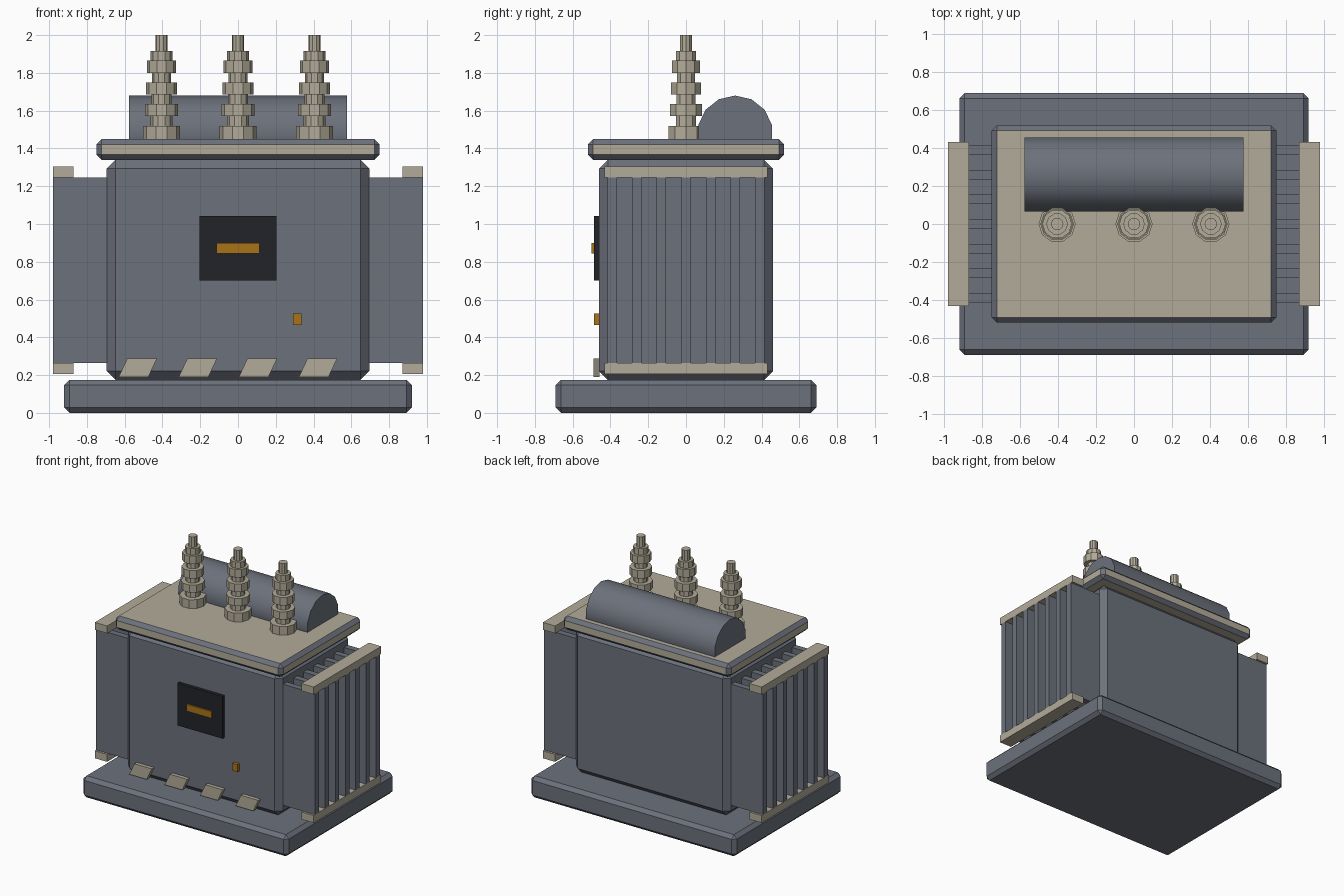
import bpy, bmesh, math
from mathutils import Matrix

if "Cube" in bpy.data.objects:
    bpy.data.objects.remove(bpy.data.objects["Cube"])


def material(name, rgb):
    m = bpy.data.materials.new(name)
    m.diffuse_color = (*rgb, 1)
    m.use_nodes = True
    m.node_tree.nodes["Principled BSDF"].inputs["Base Color"].default_value = m.diffuse_color
    return m


STEEL = material("steel_grey", (0.15, 0.165, 0.2))
CREAM = material("cream", (0.45, 0.41, 0.32))
DARK = material("dark_panel", (0.015, 0.017, 0.022))
AMBER = material("amber", (0.4, 0.17, 0.01))


def finish(name, bm, mat, smooth=False):
    bmesh.ops.recalc_face_normals(bm, faces=bm.faces)
    me = bpy.data.meshes.new(name)
    bm.to_mesh(me)
    bm.free()
    me.materials.append(mat)
    ob = bpy.data.objects.new(name, me)
    bpy.context.collection.objects.link(ob)
    if smooth:
        bpy.ops.object.select_all(action='DESELECT')
        ob.select_set(True)
        bpy.context.view_layer.objects.active = ob
        bpy.ops.object.shade_smooth_by_angle(angle=math.radians(30))
    return ob


def box(name, x, y, z, mat, bevel=0, bevel_mat=None):
    """Box from (min, max) ranges, with an optional chamfer."""
    bm = bmesh.new()
    size = [r[1] - r[0] for r in (x, y, z)]
    mid = [(r[0] + r[1]) / 2 for r in (x, y, z)]
    bmesh.ops.create_cube(bm, size=1, matrix=Matrix.Translation(mid) @ Matrix.Diagonal((*size, 1)))
    ob = finish(name, bm, mat)
    if bevel:
        mod = ob.modifiers.new("chamfer", 'BEVEL')
        mod.width, mod.segments = bevel, 1
        if bevel_mat:
            ob.data.materials.append(bevel_mat)
            mod.material = 1
    return ob


def lathe(name, profile, sides, loc, mat):
    """Closed turned solid from (radius, z) points."""
    bm = bmesh.new()
    rings = [[bm.verts.new((loc[0] + r * math.cos(a), loc[1] + r * math.sin(a), z))
              for a in (2 * math.pi * i / sides for i in range(sides))] for r, z in profile]
    for lo, hi in zip(rings, rings[1:]):
        for i in range(sides):
            j = (i + 1) % sides
            bm.faces.new((lo[i], lo[j], hi[j], hi[i]))
    bm.faces.new(rings[0])
    bm.faces.new(rings[-1])
    return finish(name, bm, mat, True)


# Plinth, tank and lid (cream lid with grey chamfers)
box("base_plinth", (-0.92, 0.92), (-0.69, 0.69), (0, 0.175), STEEL, 0.028)
box("tank", (-0.695, 0.695), (-0.46, 0.46), (0.175, 1.34), STEEL, 0.046)
box("lid", (-0.75, 0.75), (-0.52, 0.52), (1.34, 1.45), CREAM, 0.028, STEEL)

# Oil conservator drum lying along x, sunk into the lid
bm = bmesh.new()
bmesh.ops.create_cone(bm, cap_ends=True, segments=14, radius1=0.2, radius2=0.2, depth=1.154)
top = max(bm.verts, key=lambda v: v.co.x)
turn = Matrix.Rotation(-math.atan2(top.co.y, top.co.x), 4, 'Z')
bmesh.ops.transform(bm, verts=bm.verts, matrix=Matrix.Translation((0, 0.26, 1.48))
                    @ Matrix.Rotation(-math.pi / 2, 4, 'Y') @ turn)
finish("conservator_drum", bm, STEEL, True)

# Three ribbed insulator bushings: (radius, bottom z, top z) of each step
steps = [(0.098, 1.445, 1.52), (0.057, 1.52, 1.573), (0.088, 1.573, 1.635),
         (0.053, 1.635, 1.685), (0.083, 1.685, 1.75), (0.05, 1.75, 1.8),
         (0.078, 1.8, 1.865), (0.057, 1.865, 1.915), (0.033, 1.915, 2.0)]
profile = [(r, z) for r, z0, z1 in steps for z in (z0, z1)]
for i in range(3):
    lathe(f"bushing_{i + 1}", profile, 10, (0.405 * (i - 1), 0), CREAM)

# Radiator fins and header bars on both ends
for side, s in (("left", -1), ("right", 1)):
    def span(a, b):
        return tuple(sorted((s * a, s * b)))
    for i in range(7):
        y = 0.13 * (i - 3)
        box(f"{side}_fin_{i + 1}", span(0.68, 0.98), (y - 0.025, y + 0.025), (0.265, 1.245), STEEL)
    box(f"{side}_lower_header", span(0.87, 0.98), (-0.432, 0.432), (0.205, 0.265), CREAM)
    box(f"{side}_upper_header", span(0.87, 0.98), (-0.432, 0.432), (1.245, 1.305), CREAM)

# Front panel, its bar and a small valve
box("front_panel", (-0.203, 0.203), (-0.487, -0.455), (0.7, 1.042), DARK)
box("panel_bar", (-0.113, 0.113), (-0.5, -0.48), (0.845, 0.9), AMBER)
box("drain_valve", (0.29, 0.335), (-0.487, -0.455), (0.465, 0.525), AMBER)

# Slanted warning stripes along the tank foot
for i in range(4):
    stripe = box(f"warning_stripe_{i + 1}", (-0.632 + 0.318 * i, -0.475 + 0.318 * i),
                 (-0.49, -0.458), (0.19, 0.288), CREAM)
    for v in stripe.data.vertices:
        if v.co.z > 0.24:
            v.co.x += 0.046
